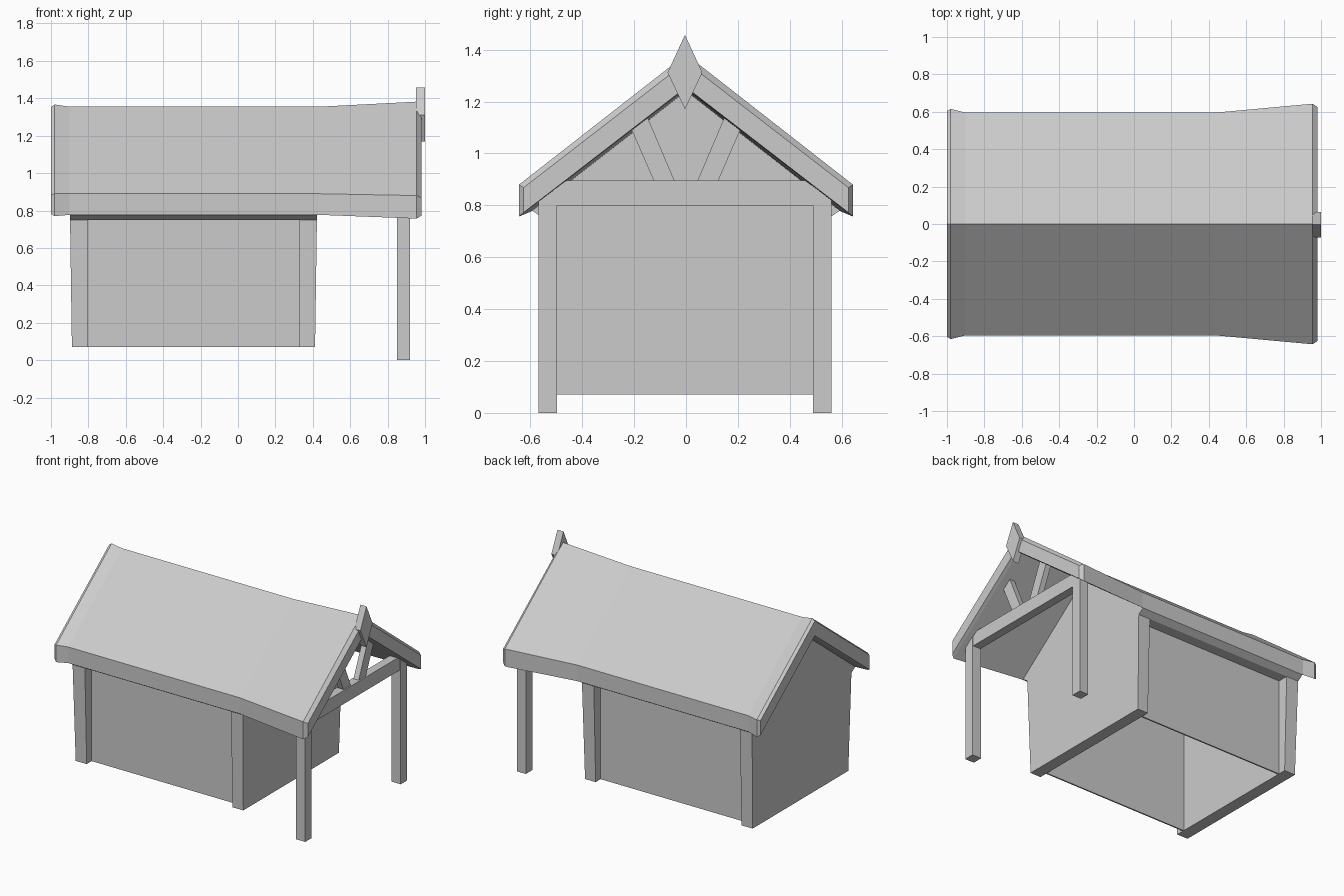
import bpy, bmesh

if "Cube" in bpy.data.objects:
    bpy.data.objects.remove(bpy.data.objects["Cube"])

YC = -0.004  # slight sideways offset of the timber frame


def make(name, rings):
    """Skin a list of matching point rings into a closed solid."""
    bm = bmesh.new()
    rows = [[bm.verts.new(p) for p in ring] for ring in rings]
    n = len(rows[0])
    for a, b in zip(rows, rows[1:]):
        for i in range(n):
            j = (i + 1) % n
            bm.faces.new((a[i], a[j], b[j], b[i]))
    bm.faces.new(rows[0])
    bm.faces.new(rows[-1])
    bmesh.ops.recalc_face_normals(bm, faces=bm.faces)
    me = bpy.data.meshes.new(name)
    bm.to_mesh(me)
    bm.free()
    ob = bpy.data.objects.new(name, me)
    bpy.context.collection.objects.link(ob)
    return ob


def extrude_x(name, profile, x0, x1):
    """Extrude a y/z outline between two x positions."""
    return make(name, [[(x, y, z) for y, z in profile] for x in (x0, x1)])


def rect(y0, y1, z0, z1):
    return [(y0, z0), (y1, z0), (y1, z1), (y0, z1)]


# Roof: chevron section flared toward the porch, with chamfered ends
# x, half width, eave bottom, eave top, ridge, underside apex
stations = [
    (-1.0, 0.603, 0.782, 0.885, 1.353, 1.25),
    (-0.98, 0.615, 0.77, 0.89, 1.367, 1.24),
    (-0.90, 0.595, 0.777, 0.89, 1.355, 1.24),
    (0.43, 0.595, 0.777, 0.89, 1.355, 1.24),
    (0.955, 0.643, 0.757, 0.88, 1.382, 1.25),
    (0.98, 0.626, 0.772, 0.868, 1.352, 1.255),
]
make("roof", [[(x, -w, b), (x, -w, t), (x, 0, r), (x, w, t), (x, w, b), (x, 0, u)]
              for x, w, b, t, r, u in stations])

# Gable walls: slightly leaning slabs that flare under the eaves
gable = [(-0.53, 0.07), (0.53, 0.07), (0.55, 0.75), (0.593, 0.78),
         (0, 1.26), (-0.593, 0.78), (-0.55, 0.75)]


def lean(outer, inner, s):
    return [[(outer + s * (0.01 if z > 0.1 else 0), y, z) for y, z in gable],
            [(inner, y, z) for y, z in gable]]


make("back_gable_wall", lean(-0.888, -0.803, -1))
make("front_gable_wall", lean(0.412, 0.33, 1))

for side, s in (("left", -1), ("right", 1)):
    # Recessed side wall and the soffit above it
    extrude_x(side + "_wall", rect(s * 0.475, s * 0.465, 0.07, 0.80), -0.81, 0.34)
    extrude_x(side + "_soffit", [(s * 0.465, 0.75), (s * 0.55, 0.75),
                                 (s * 0.593, 0.78), (s * 0.465, 0.88)], -0.81, 0.34)
    # Porch post, top cut to the roof slope
    a, b = YC + s * 0.493, YC + s * 0.565
    extrude_x(side + "_post", [(a, 0), (b, 0), (b, 0.82), (a, 0.875)], 0.85, 0.92)
    # Slanted brace between beam and roof
    extrude_x(side + "_brace", [(s * 0.04, 0.885), (s * 0.12, 0.885),
                                (s * 0.22, 1.115), (s * 0.155, 1.155)], 0.865, 0.905)

# Porch tie beam
extrude_x("porch_beam", [(-0.5, 0.80), (0.494, 0.80), (0.494, 0.87), (0.46, 0.895),
                         (-0.46, 0.895), (-0.5, 0.87)], 0.855, 0.915)

# Diamond ornament at the ridge end
extrude_x("ridge_ornament", [(YC, 1.17), (YC + 0.067, 1.312),
                             (YC, 1.457), (YC - 0.067, 1.312)], 0.953, 1.0)
